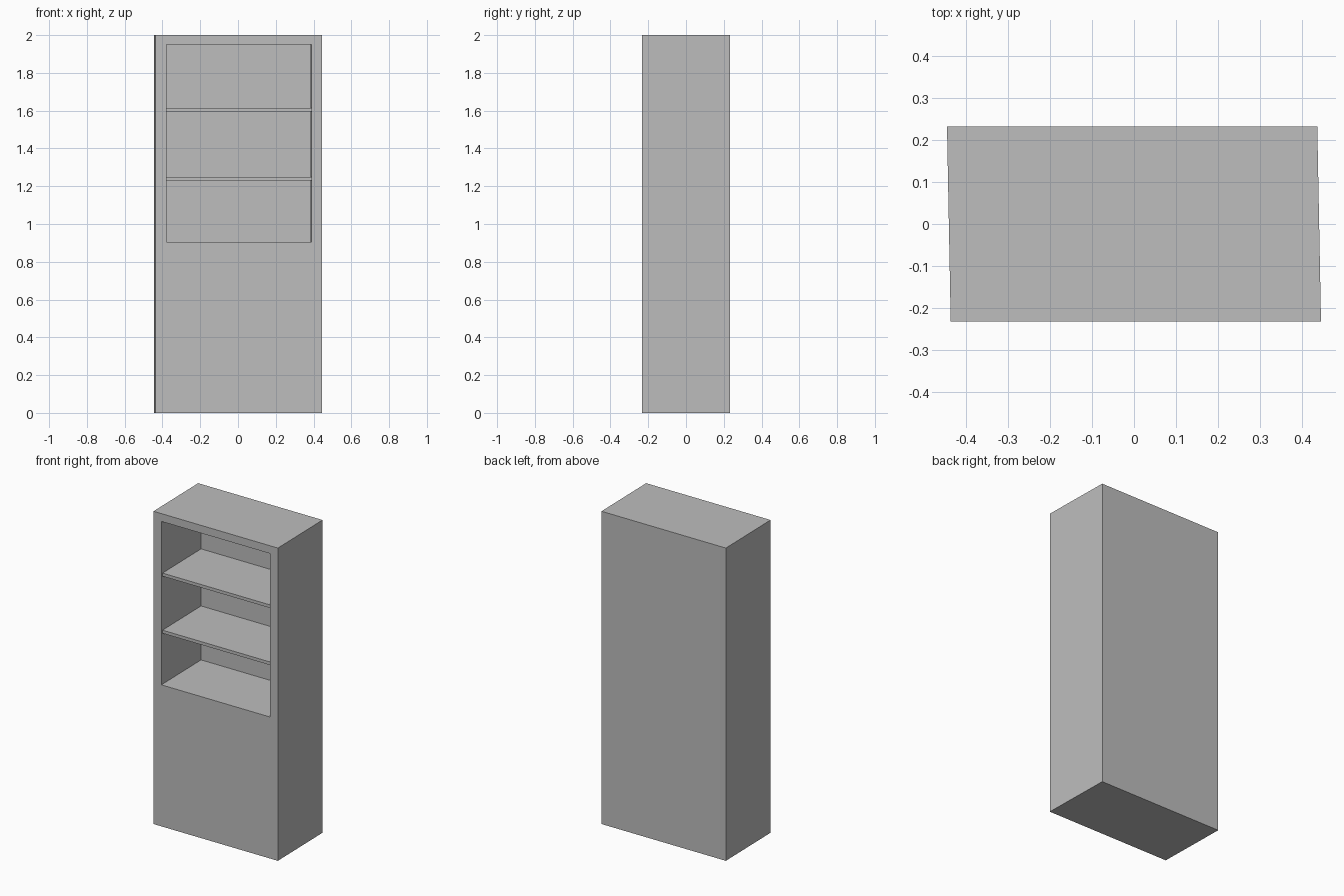
import bpy
import bmesh
from mathutils import Matrix, Vector

cube = bpy.data.objects.get("Cube")
if cube:
    bpy.data.objects.remove(cube, do_unlink=True)

HALF_W, HALF_D, HEIGHT = 0.44, 0.232, 2.0
OPEN_HALF_W, OPEN_LOW, OPEN_HIGH = 0.384, 0.905, 1.95
NICHE_DEPTH = 0.412
SKEW = -0.019  # the footprint leans slightly sideways towards the back

grey = bpy.data.materials.new("plain_grey")
grey.use_nodes = True
colour = (0.51, 0.51, 0.51, 1)
grey.diffuse_color = colour
grey.node_tree.nodes["Principled BSDF"].inputs["Base Color"].default_value = colour


def add_box(bm, low, high):
    low, high = Vector(low), Vector(high)
    place = Matrix.Translation((low + high) / 2) @ Matrix.Diagonal((*(high - low), 1))
    bmesh.ops.create_cube(bm, size=1, matrix=place)


def finish(bm, name):
    for v in bm.verts:
        v.co.x += SKEW * v.co.y
    bmesh.ops.recalc_face_normals(bm, faces=bm.faces)
    mesh = bpy.data.meshes.new(name)
    bm.to_mesh(mesh)
    bm.free()
    mesh.materials.append(grey)
    obj = bpy.data.objects.new(name, mesh)
    bpy.context.collection.objects.link(obj)


# Cabinet body with the open niche pushed in from the front
bm = bmesh.new()
add_box(bm, (-HALF_W, -HALF_D, 0), (HALF_W, HALF_D, HEIGHT))
bm.normal_update()
front = min(bm.faces, key=lambda f: f.normal.y)
bmesh.ops.inset_region(bm, faces=[front], thickness=0.05)
for v in front.verts:
    v.co.x = OPEN_HALF_W if v.co.x > 0 else -OPEN_HALF_W
    v.co.z = OPEN_HIGH if v.co.z > HEIGHT / 2 else OPEN_LOW
pushed = bmesh.ops.extrude_discrete_faces(bm, faces=[front])["faces"][0]
for v in pushed.verts:
    v.co.y += NICHE_DEPTH
finish(bm, "cabinet_body")

# Shelves, set slightly behind the front
for name, bottom in (("lower_shelf", 1.23), ("upper_shelf", 1.595)):
    bm = bmesh.new()
    add_box(bm, (-OPEN_HALF_W, -HALF_D + 0.012, bottom),
            (OPEN_HALF_W, -HALF_D + NICHE_DEPTH, bottom + 0.02))
    finish(bm, name)
